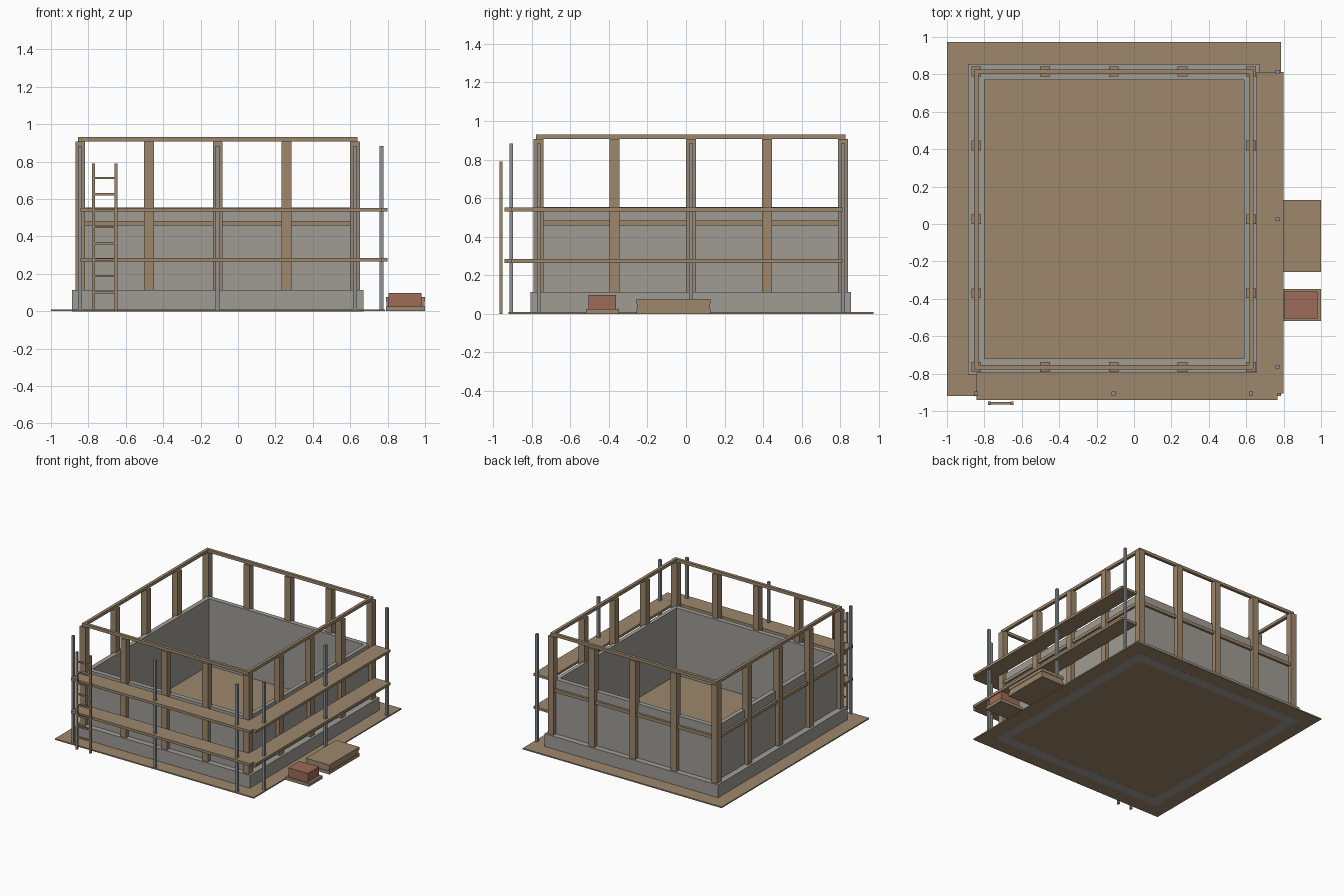
import bpy

cube = bpy.data.objects.get("Cube")
if cube:
    bpy.data.objects.remove(cube, do_unlink=True)


def material(name, colour):
    m = bpy.data.materials.new(name)
    m.use_nodes = True
    m.diffuse_color = (*colour, 1)
    for node in m.node_tree.nodes:
        if node.type == 'BSDF_PRINCIPLED':
            node.inputs["Base Color"].default_value = (*colour, 1)
    return m


WOOD = material("timber", (0.34, 0.245, 0.15))
CONCRETE = material("concrete", (0.35, 0.335, 0.30))
METAL = material("pole metal", (0.27, 0.29, 0.30))
BRICK = material("brick red", (0.34, 0.145, 0.10))


def add_mesh(name, verts, faces, mat):
    mesh = bpy.data.meshes.new(name)
    mesh.from_pydata(verts, [], faces)
    mesh.materials.append(mat)
    mesh.update()
    obj = bpy.data.objects.new(name, mesh)
    bpy.context.collection.objects.link(obj)
    return obj


def box(name, x, y, z, mat):
    """Box from (low, high) ranges on each axis."""
    verts = [(a, b, c) for c in z for b in y for a in x]
    faces = [(0, 2, 3, 1), (4, 5, 7, 6), (0, 1, 5, 4),
             (2, 6, 7, 3), (0, 4, 6, 2), (1, 3, 7, 5)]
    return add_mesh(name, verts, faces, mat)


def around(centre, width):
    return (centre - width / 2, centre + width / 2)


def ring(name, x, y, z, inner_x, inner_y, mat):
    """Rectangular frame with an open middle."""
    def loop(xs, ys, h):
        return [(xs[0], ys[0], h), (xs[1], ys[0], h), (xs[1], ys[1], h), (xs[0], ys[1], h)]
    verts = loop(x, y, z[0]) + loop(inner_x, inner_y, z[0])
    verts += loop(x, y, z[1]) + loop(inner_x, inner_y, z[1])
    faces = []
    for i in range(4):
        j = (i + 1) % 4
        faces += [(i, j, 8 + j, 8 + i), (4 + j, 4 + i, 12 + i, 12 + j),
                  (8 + i, 8 + j, 12 + j, 12 + i), (j, i, 4 + i, 4 + j)]
    return add_mesh(name, verts, faces, mat)


def grow(span, d):
    return (span[0] - d, span[1] + d)


# Ground slab, foundation and walls
FRAME_X, FRAME_Y = (-0.843, 0.626), (-0.765, 0.815)
ROOM_X, ROOM_Y = (-0.80, 0.588), (-0.72, 0.77)
box("ground_slab", (-1, 0.785), (-0.92, 0.972), (0, 0.01), WOOD)
ring("foundation", (-0.887, 0.671), (-0.805, 0.855), (-0.0005, 0.113), ROOM_X, ROOM_Y, CONCRETE)
ring("wall", grow(FRAME_X, -0.006), grow(FRAME_Y, -0.006), (0.11, 0.553), ROOM_X, ROOM_Y, CONCRETE)

# Timber frame rails
for name, z in (("middle_rail", (0.457, 0.483)), ("top_rail", (0.907, 0.931))):
    ring(name, grow(FRAME_X, 0.012), grow(FRAME_Y, 0.012), z,
         grow(FRAME_X, -0.012), grow(FRAME_Y, -0.012), WOOD)

# Posts around the four sides
for i in range(5):
    for j in range(5):
        if i in (0, 4) or j in (0, 4):
            px = FRAME_X[0] + i * (FRAME_X[1] - FRAME_X[0]) / 4
            py = FRAME_Y[0] + j * (FRAME_Y[1] - FRAME_Y[0]) / 4
            box("frame_post", around(px, 0.052), around(py, 0.052), (0.11, 0.907), WOOD)

# Scaffold poles and walkways on the front and left sides
POLE_Y, POLE_X = -0.906, 0.767
poles = [(x, POLE_Y) for x in (-0.845, -0.109, 0.626)]
poles += [(POLE_X, y) for y in (-0.763, 0.025, 0.813)]
for px, py in poles:
    box("scaffold_pole", around(px, 0.02), around(py, 0.02), (0, 0.882), METAL)
for z in (0.275, 0.542):
    box("front_walkway", (-0.843, POLE_X), (-0.94, -0.795), around(z, 0.021), WOOD)
    box("side_walkway", (0.655, 0.80), (POLE_Y, 0.812), around(z, 0.0205), WOOD)

# Ladder
for x in (-0.773, -0.652):
    box("ladder_rail", around(x, 0.015), (-0.967, -0.95), (0, 0.79), WOOD)
for i in range(8):
    box("ladder_rung", (-0.77, -0.655), (-0.964, -0.953), around(0.1 + i * 0.0875, 0.012), WOOD)

# Stack of boards
for i in range(3):
    inset = 0.004 * (i % 2)
    box("stacked_board", (0.79 + inset, 1 - inset), (-0.257 + inset, 0.128 - inset),
        (i * 0.0255, i * 0.0255 + 0.0255), WOOD)

# Pallet with bricks
box("pallet", (0.79, 1), (-0.518, -0.347), (0, 0.025), WOOD)
box("brick_pile", (0.805, 0.98), (-0.505, -0.362), (0.025, 0.098), BRICK)
